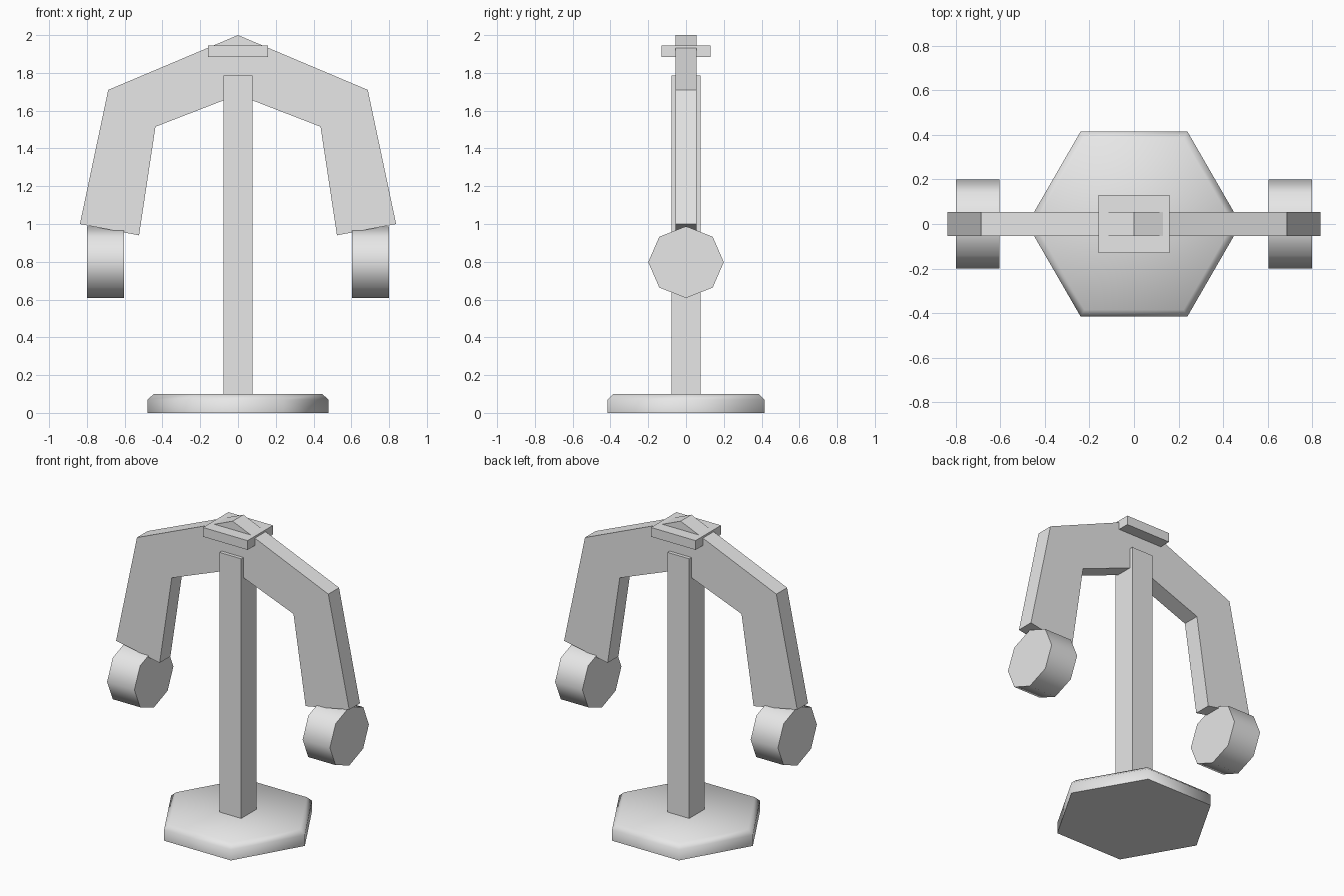
import bpy, bmesh, math
from mathutils import Matrix

cube = bpy.data.objects.get("Cube")
if cube:
    bpy.data.objects.remove(cube, do_unlink=True)

GREY = (0.8, 0.8, 0.8, 1)
grey = bpy.data.materials.new("light_grey")
grey.use_nodes = True
grey.diffuse_color = GREY
grey.node_tree.nodes["Principled BSDF"].inputs["Base Color"].default_value = GREY


def finish(name, bm, smooth_angle=None):
    bmesh.ops.recalc_face_normals(bm, faces=bm.faces)
    mesh = bpy.data.meshes.new(name)
    bm.to_mesh(mesh)
    bm.free()
    mesh.materials.append(grey)
    obj = bpy.data.objects.new(name, mesh)
    bpy.context.collection.objects.link(obj)
    if smooth_angle:
        bpy.ops.object.select_all(action='DESELECT')
        obj.select_set(True)
        bpy.context.view_layer.objects.active = obj
        bpy.ops.object.shade_smooth_by_angle(angle=math.radians(smooth_angle))
    return obj


def box(name, size, centre):
    bm = bmesh.new()
    bmesh.ops.create_cube(bm, size=1, matrix=Matrix.Translation(centre) @ Matrix.Diagonal((*size, 1)))
    return finish(name, bm)


# Hexagonal foot with a chamfered top rim
bm = bmesh.new()
bmesh.ops.create_cone(bm, cap_ends=True, segments=6, radius1=0.48, radius2=0.48, depth=0.1,
                      matrix=Matrix.Translation((0, 0, 0.05)) @ Matrix.Rotation(math.pi / 6 * 3, 4, 'Z'))
rim = [e for e in bm.edges if all(v.co.z > 0.09 for v in e.verts)]
bmesh.ops.bevel(bm, geom=rim, offset=0.03, segments=1, affect='EDGES')
finish("base", bm, 65)

# Square post and the cap plate at the peak
box("post", (0.155, 0.155, 1.695), (0, 0, 0.9375))
box("cap_plate", (0.32, 0.26, 0.06), (0, 0, 1.915))

# Bent arms: half outline mirrored, then given thickness
half = [(0.687, 1.71), (0.837, 1.0), (0.524, 0.94), (0.437, 1.515)]
outline = [(0, 2.0)] + half + [(0, 1.684)] + [(-x, z) for x, z in reversed(half)]
bm = bmesh.new()
face = bm.faces.new([bm.verts.new((x, -0.055, z)) for x, z in outline])
extruded = bmesh.ops.extrude_face_region(bm, geom=[face])["geom"]
bmesh.ops.translate(bm, vec=(0, 0.11, 0), verts=[g for g in extruded if isinstance(g, bmesh.types.BMVert)])
finish("arms", bm)

# Eight-sided drum hanging at the end of each arm
for side, name in ((1, "left_drum"), (-1, "right_drum")):
    bm = bmesh.new()
    bmesh.ops.create_cone(bm, cap_ends=True, segments=8, radius1=0.2, radius2=0.2, depth=0.196)
    place = (Matrix.Translation((side * 0.702, 0, 0.798)) @ Matrix.Diagonal((1, 1, 0.95, 1))
             @ Matrix.Rotation(math.pi / 2, 4, 'Y'))
    bmesh.ops.transform(bm, matrix=place, verts=bm.verts)
    finish(name, bm, 60)
